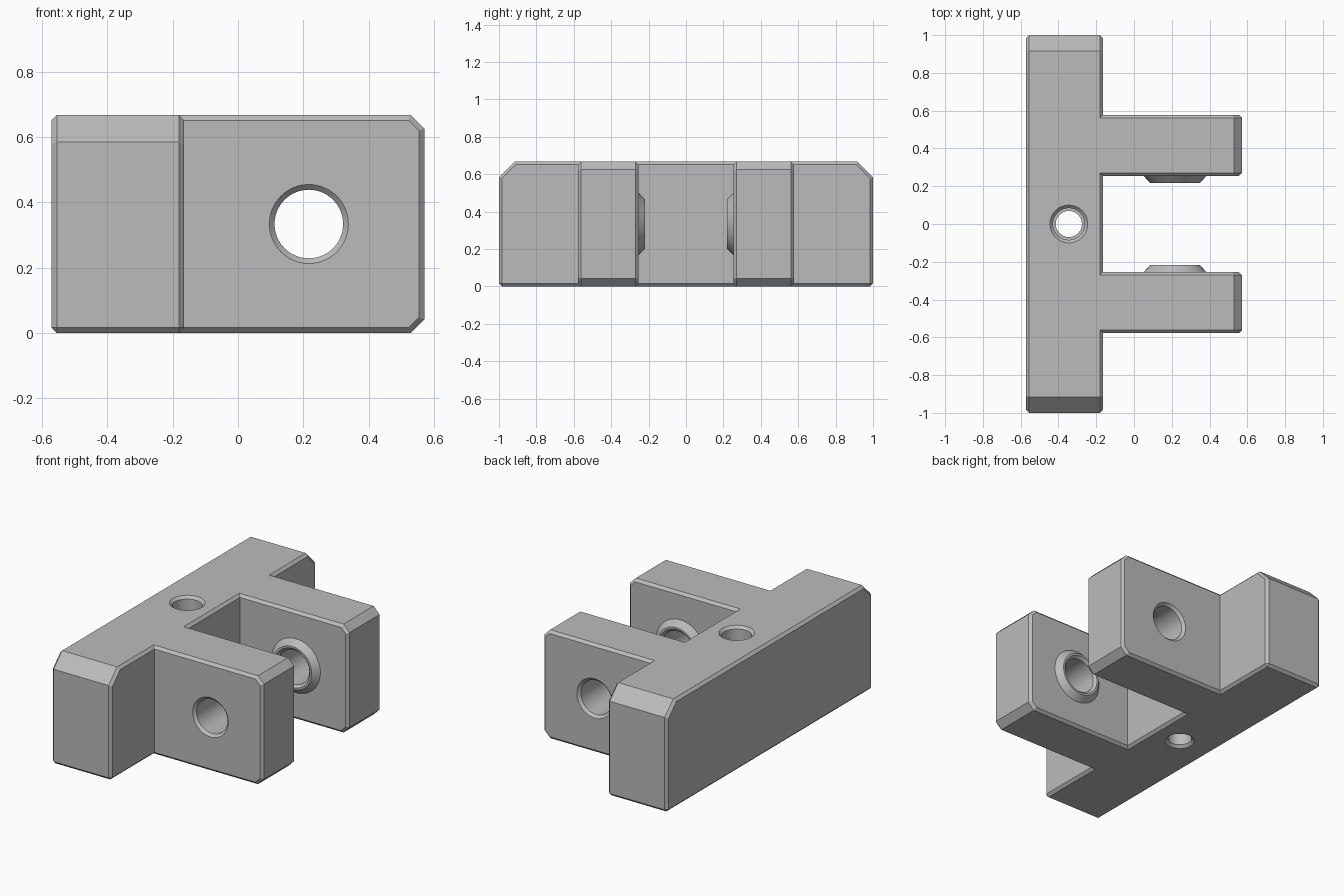
import bpy
import bmesh
import math
from mathutils import Matrix, Vector

if "Cube" in bpy.data.objects:
    bpy.data.objects.remove(bpy.data.objects["Cube"], do_unlink=True)

HEIGHT = 0.667
BACK, FRONT, TIP = -0.571, -0.165, 0.571      # x of bar back, bar front, arm tip
IN, OUT = 0.254, 0.578                        # y of arm inner and outer sides
CHAMFER = 0.016
PIN = Vector((0.217, 0, HEIGHT / 2))          # axis through both arms
BOLT = Vector((-0.345, 0, 0))                 # vertical hole in the bar

metal = bpy.data.materials.new("plain grey")
metal.use_nodes = True
grey = (0.5, 0.5, 0.5, 1)
metal.diffuse_color = grey
metal.node_tree.nodes["Principled BSDF"].inputs["Base Color"].default_value = grey


def add_object(name, bm):
    bmesh.ops.recalc_face_normals(bm, faces=bm.faces[:])
    mesh = bpy.data.meshes.new(name)
    bm.to_mesh(mesh)
    bm.free()
    mesh.materials.append(metal)
    obj = bpy.data.objects.new(name, mesh)
    bpy.context.collection.objects.link(obj)
    return obj


def turned(name, profile, matrix, sides=64):
    """Solid of revolution from (radius, height) pairs, closed at both ends."""
    bm = bmesh.new()
    rings = []
    for r, h in profile:
        rings.append([bm.verts.new(matrix @ Vector((
            r * math.cos(math.tau * i / sides), r * math.sin(math.tau * i / sides), h)))
            for i in range(sides)])
    for a, b in zip(rings, rings[1:]):
        for i in range(sides):
            j = (i + 1) % sides
            bm.faces.new((a[i], a[j], b[j], b[i]))
    bm.faces.new(rings[0])
    bm.faces.new(rings[-1])
    return add_object(name, bm)


def combine(target, tool, operation):
    """Apply a boolean and discard the tool."""
    mod = target.modifiers.new(operation, "BOOLEAN")
    mod.operation = operation
    mod.solver = "EXACT"
    mod.object = tool
    tool.hide_render = True
    bpy.context.view_layer.objects.active = target
    bpy.ops.object.modifier_apply(modifier=mod.name)
    bpy.data.objects.remove(tool, do_unlink=True)


# Bracket body: bar with two arms, extruded from its plan outline
half = [(FRONT, IN), (TIP, IN), (TIP, OUT), (FRONT, OUT), (FRONT, 1), (BACK, 1)]
outline = half + [(x, -y) for x, y in reversed(half)]
bm = bmesh.new()
base = bm.faces.new([bm.verts.new((x, y, 0)) for x, y in outline])
top = bmesh.ops.extrude_face_region(bm, geom=[base])["geom"]
bmesh.ops.translate(bm, vec=(0, 0, HEIGHT),
                    verts=[v for v in top if isinstance(v, bmesh.types.BMVert)])
bmesh.ops.recalc_face_normals(bm, faces=bm.faces[:])

# Large corner cuts: arm tips above and below, bar ends above
cuts = [((TIP - 0.041, 0, HEIGHT), (1, 0, 1)), ((TIP - 0.041, 0, 0), (1, 0, -1)),
        ((0, 0.917, HEIGHT), (0, 1, 1)), ((0, -0.917, HEIGHT), (0, -1, 1))]
for point, normal in cuts:
    cut = bmesh.ops.bisect_plane(bm, geom=bm.verts[:] + bm.edges[:] + bm.faces[:],
                                 plane_co=point, plane_no=normal, clear_outer=True)
    bmesh.ops.holes_fill(bm, edges=[e for e in bm.edges if e.is_boundary])

# Fine chamfer on every square outer edge
bmesh.ops.recalc_face_normals(bm, faces=bm.faces[:])
square = [e for e in bm.edges if len(e.link_faces) == 2
          and e.calc_face_angle_signed() > math.radians(80)]
bmesh.ops.bevel(bm, geom=square, offset=CHAMFER, segments=1, affect="EDGES",
                offset_type="OFFSET", clamp_overlap=True)
body = add_object("bracket_body", bm)

# Conical bosses on the inner sides of the arms, and the pin holes through them
for side in (-1, 1):
    axis = Matrix.Translation(PIN) @ Matrix.Rotation(-side * math.pi / 2, 4, "X")
    boss = turned("boss", [(0.132, IN - 0.036), (0.166, IN), (0.166, IN + 0.02)], axis)
    combine(body, boss, "UNION")
    hole = turned("pin_hole_cutter", [
        (0.14, IN - 0.056), (0.12, IN - 0.036), (0.105, IN - 0.021),
        (0.105, OUT - CHAMFER), (0.121, OUT), (0.141, OUT + 0.02)], axis)
    combine(body, hole, "DIFFERENCE")

# Stepped bolt hole through the bar
bolt_hole = turned("bolt_hole_cutter", [
    (0.105, -0.02), (0.085, 0), (0.069, CHAMFER), (0.069, HEIGHT / 2),
    (0.084, HEIGHT / 2), (0.084, HEIGHT - CHAMFER), (0.1, HEIGHT),
    (0.12, HEIGHT + 0.02)], Matrix.Translation(BOLT))
combine(body, bolt_hole, "DIFFERENCE")

bpy.ops.object.select_all(action="DESELECT")
body.select_set(True)
bpy.context.view_layer.objects.active = body
bpy.ops.object.shade_smooth_by_angle(angle=math.radians(25))
